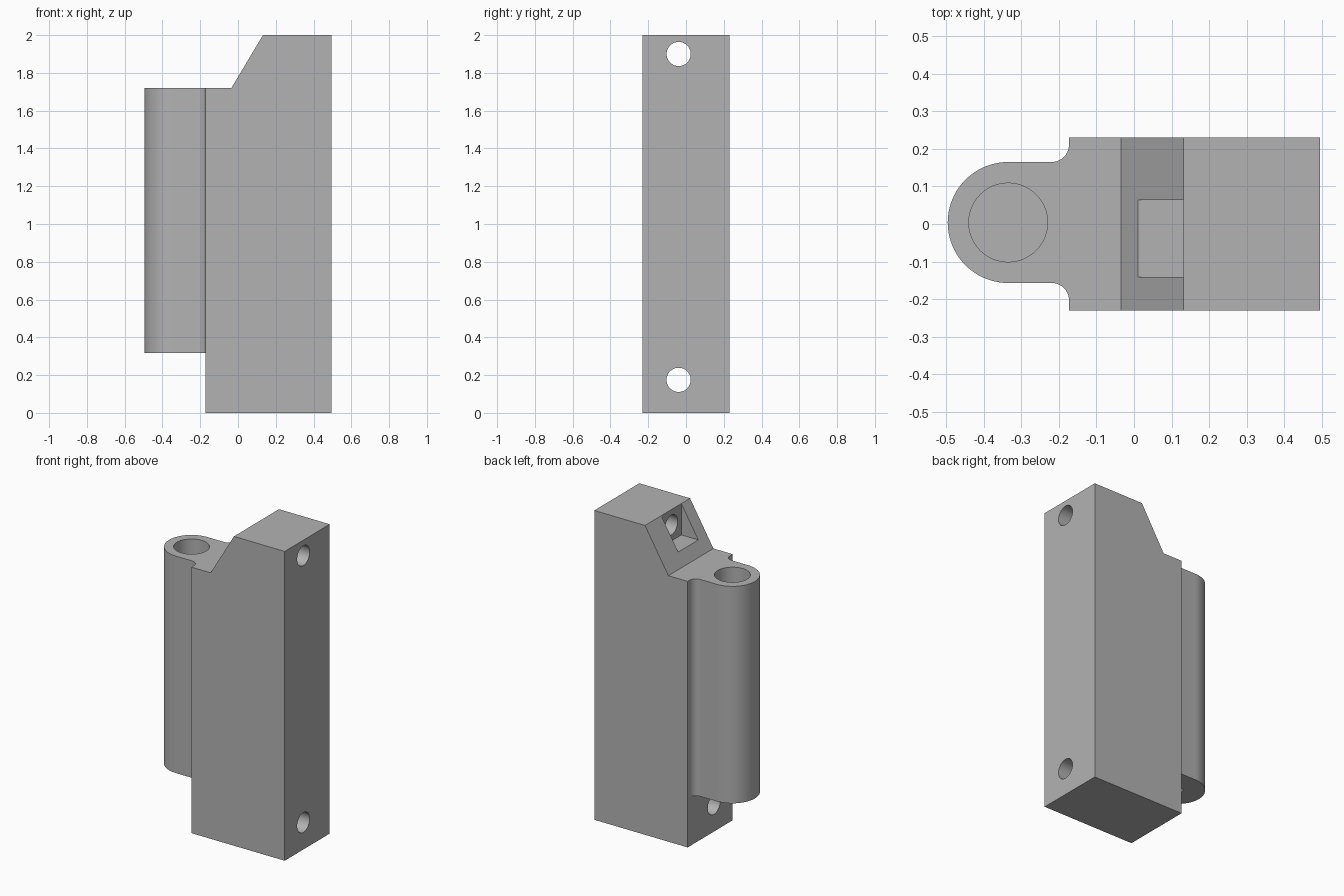
import bpy, bmesh
from math import pi, cos, sin, radians
from mathutils import Matrix

old = bpy.data.objects.get("Cube")
if old:
    bpy.data.objects.remove(old, do_unlink=True)

grey = bpy.data.materials.new("plain grey")
grey.use_nodes = True
colour = (0.45, 0.45, 0.45, 1)
grey.diffuse_color = colour
grey.node_tree.nodes["Principled BSDF"].inputs["Base Color"].default_value = colour


def finish(name, bm):
    bmesh.ops.recalc_face_normals(bm, faces=bm.faces)
    mesh = bpy.data.meshes.new(name)
    bm.to_mesh(mesh)
    bm.free()
    mesh.materials.append(grey)
    obj = bpy.data.objects.new(name, mesh)
    bpy.context.collection.objects.link(obj)
    return obj


def prism(name, points, direction):
    """Extrude a closed outline of 3D points along a direction."""
    bm = bmesh.new()
    face = bm.faces.new([bm.verts.new(p) for p in points])
    result = bmesh.ops.extrude_face_region(bm, geom=[face])
    verts = [v for v in result["geom"] if isinstance(v, bmesh.types.BMVert)]
    bmesh.ops.translate(bm, verts=verts, vec=direction)
    return finish(name, bm)


def cylinder(name, centre, radius, depth, axis="Z"):
    bm = bmesh.new()
    turn = Matrix.Rotation(pi / 2 if axis == "X" else 0, 4, "Y")
    bmesh.ops.create_cone(bm, cap_ends=True, segments=48, radius1=radius,
                          radius2=radius, depth=depth,
                          matrix=Matrix.Translation(centre) @ turn)
    return finish(name, bm)


def combine(target, other, operation):
    mod = target.modifiers.new(other.name, "BOOLEAN")
    mod.object = other
    mod.operation = operation
    mod.solver = "EXACT"
    other.hide_render = True
    bpy.context.view_layer.objects.active = target
    bpy.ops.object.modifier_apply(modifier=mod.name)
    bpy.data.objects.remove(other, do_unlink=True)


def arc(cx, cy, r, start, end, steps):
    angles = [radians(start + (end - start) * i / steps) for i in range(steps + 1)]
    return [(cx + r * cos(a), cy + r * sin(a)) for a in angles]


# Main block with the sloped shoulder
BACK, FRONT = 0.23, -0.23
side = [(-0.173, 0), (0.495, 0), (0.495, 2), (0.132, 2), (-0.035, 1.72), (-0.173, 1.72)]
body = prism("latch_body", [(x, FRONT, z) for x, z in side], (0, BACK - FRONT, 0))

# Rounded barrel joined to the block by filleted flanks
CX, CY, R, FILLET = -0.335, 0.004, 0.161, 0.046
fx, fy = -0.173 - FILLET, R + FILLET
outline = [(-0.1, CY + fy)]
outline += arc(fx, CY + fy, FILLET, 0, -90, 10)
outline += arc(CX, CY, R, 90, 270, 40)
outline += arc(fx, CY - fy, FILLET, 90, 0, 10)
outline += [(-0.1, CY - fy)]
barrel = prism("barrel", [(x, y, 0.317) for x, y in outline], (0, 0, 1.72 - 0.317))
combine(body, barrel, "UNION")

# Blind bore from the top and small pin hole underneath
combine(body, cylinder("bore", (CX, CY, 1.22), 0.105, 1.6), "DIFFERENCE")
combine(body, cylinder("pin_hole", (CX, CY, 0.3), 0.03, 0.14), "DIFFERENCE")

# Square pocket in the slope
POCKET_Y0, POCKET_Y1 = -0.141, 0.064
pocket = [(-0.1, 1.797), (0.132, 1.797), (0.132, 2.1), (-0.1, 2.1)]
combine(body, prism("pocket", [(x, POCKET_Y0, z) for x, z in pocket],
                    (0, POCKET_Y1 - POCKET_Y0, 0)), "DIFFERENCE")

# Two screw holes through the block
for z in (0.175, 1.9):
    combine(body, cylinder("screw_hole", (0.2, -0.039, z), 0.064, 1.2, "X"), "DIFFERENCE")

bpy.ops.object.select_all(action="DESELECT")
body.select_set(True)
bpy.context.view_layer.objects.active = body
bpy.ops.object.shade_smooth_by_angle(angle=radians(30))
